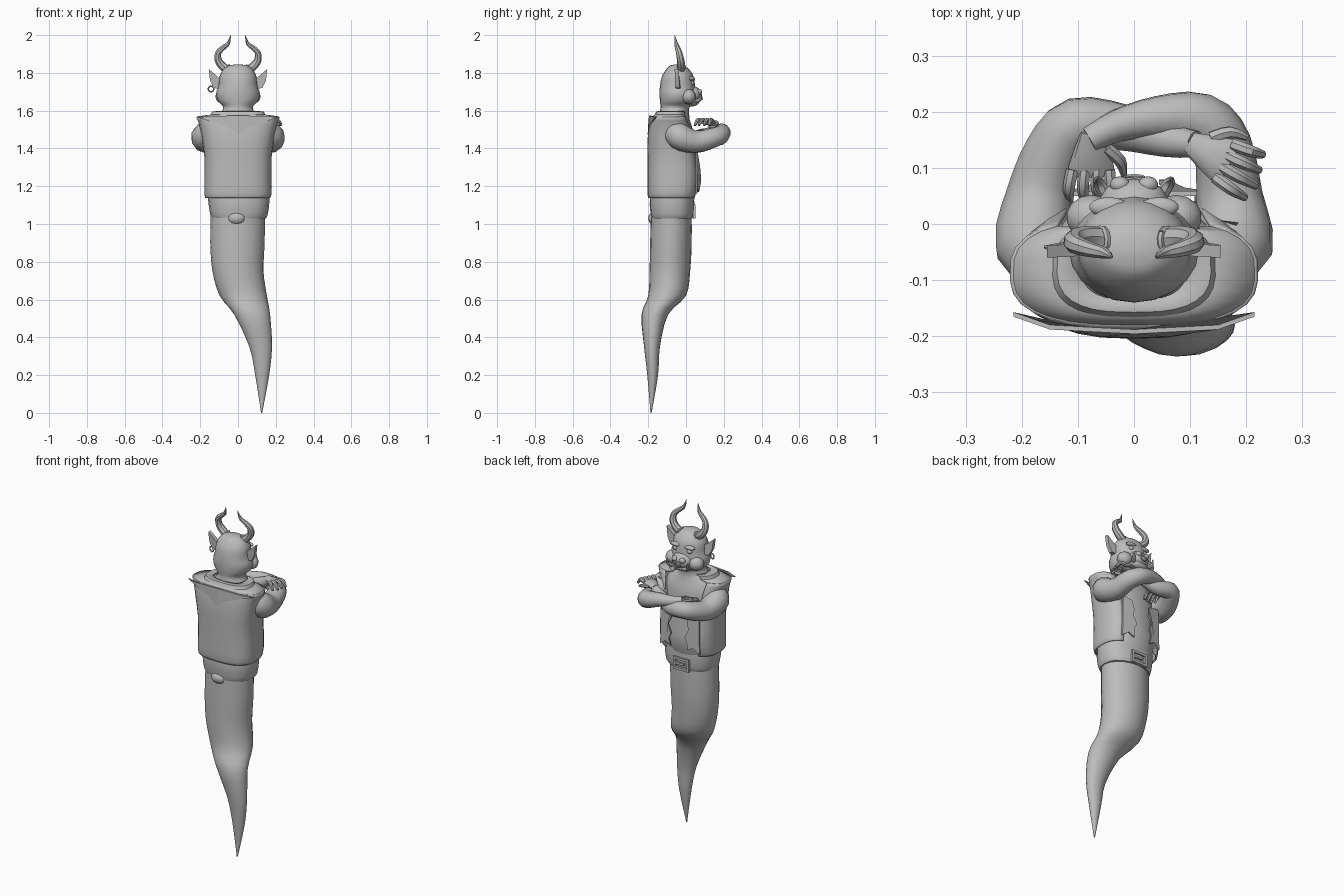
import bpy, bmesh, math
from mathutils import Vector

cube = bpy.data.objects.get("Cube")
if cube:
    bpy.data.objects.remove(cube, do_unlink=True)

grey = bpy.data.materials.new("plain grey")
grey.use_nodes = True
grey.diffuse_color = (0.5, 0.5, 0.5, 1)
grey.node_tree.nodes["Principled BSDF"].inputs["Base Color"].default_value = (0.5, 0.5, 0.5, 1)


def finish(name, bm, angle=40):
    bmesh.ops.recalc_face_normals(bm, faces=bm.faces[:])
    mesh = bpy.data.meshes.new(name)
    bm.to_mesh(mesh)
    bm.free()
    for p in mesh.polygons:
        p.use_smooth = True
    mesh.set_sharp_from_angle(angle=math.radians(angle))
    mesh.materials.append(grey)
    obj = bpy.data.objects.new(name, mesh)
    bpy.context.collection.objects.link(obj)
    return obj


def spline(rows, steps=3):
    """Smooth curve through rows of numbers."""
    rows = [Vector(r) for r in rows]
    out = []
    for i in range(len(rows) - 1):
        a, b, c, d = rows[max(i - 1, 0)], rows[i], rows[i + 1], rows[min(i + 2, len(rows) - 1)]
        for k in range(steps):
            t = k / steps
            out.append(b + (c - a) * (t / 2) + (a * 2 - b * 5 + c * 4 - d) * (t * t / 2)
                       + (b * 3 - a - c * 3 + d) * (t ** 3 / 2))
    return out + [rows[-1]]


def skin(name, rings, closed=True, angle=40):
    bm = bmesh.new()
    loops = [[bm.verts.new(p) for p in ring] for ring in rings]
    n = len(loops[0])
    for lo, hi in zip(loops, loops[1:]):
        for i in range(n if closed else n - 1):
            j = (i + 1) % n
            bm.faces.new((lo[i], lo[j], hi[j], hi[i]))
    if closed:
        bm.faces.new(loops[0])
        bm.faces.new(loops[-1])
    return finish(name, bm, angle)


def body(name, rows, n=20, power=1.0, gap=0, steps=3, angle=40):
    """Stack of level ovals (z, half width x, back y, front y, centre x); gap opens the front."""
    rings = []
    for z, rx, back, front, cx in spline(rows, steps):
        ring = []
        for i in range(n):
            a = math.radians(90 + gap + (360 - 2 * gap) * i / (n if gap == 0 else n - 1))
            c, s = math.cos(a), math.sin(a)
            x = math.copysign(abs(c) ** power, c) * rx
            y = math.copysign(abs(s) ** power, s) * (front - back) / 2
            ring.append((cx + x, (front + back) / 2 + y, z))
        rings.append(ring)
    return skin(name, rings, gap == 0, angle)


def tube(name, rows, n=10, steps=3):
    """Round limb through rows of (x, y, z, radius)."""
    pts = spline(rows, steps)
    normal, rings = Vector((0.3, 0.2, 1)), []
    for i, p in enumerate(pts):
        t = (pts[min(i + 1, len(pts) - 1)] - pts[max(i - 1, 0)]).to_3d().normalized()
        normal = (normal - t * normal.dot(t)).normalized()
        side = t.cross(normal)
        turn = [2 * math.pi * k / n for k in range(n)]
        rings.append([p.to_3d() + (normal * math.cos(a) + side * math.sin(a)) * max(p.w, 0.001) for a in turn])
    return skin(name, rings)


def blob(name, loc, size):
    bm = bmesh.new()
    bmesh.ops.create_uvsphere(bm, u_segments=14, v_segments=8, radius=1)
    for v in bm.verts:
        v.co = Vector(loc) + Vector(a * b for a, b in zip(v.co, size))
    return finish(name, bm)


def plate(name, outline, depth):
    """Flat outline of (x, y, z) points, thickened along y."""
    bm = bmesh.new()
    face = bm.faces.new([bm.verts.new(p) for p in outline])
    new = bmesh.ops.extrude_face_region(bm, geom=[face])["geom"]
    for v in new:
        if isinstance(v, bmesh.types.BMVert):
            v.co.y += depth
    return finish(name, bm, 30)


def ring(name, centre, radius, thick, axis):
    """Small hoop lying across the given axis."""
    u = Vector(axis).orthogonal().normalized()
    w = Vector(axis).normalized().cross(u)
    rows = []
    for i in range(13):
        a = math.tau * i / 12
        p = Vector(centre) + (u * math.cos(a) + w * math.sin(a)) * radius
        rows.append((*p, thick))
    return tube(name, rows, 6, 1)


# Ghostly tail curling to a point
body("tail", [(0, .003, -.188, -.182, .125), (.2, .037, -.205, -.148, .128),
              (.35, .06, -.222, -.138, .12), (.52, .095, -.236, -.095, .075),
              (.62, .125, -.2, .0, .028), (.75, .135, -.193, .022, .0),
              (.9, .144, -.19, .03, -.003), (1.08, .143, -.185, .03, .0)])

# Waist wrap, belt buckle and tail root
body("waist_wrap", [(1.03, .143, -.182, .034, .005), (1.05, .152, -.187, .04, .005),
                    (1.1, .16, -.192, .044, .005), (1.15, .163, -.19, .042, .003)], power=.85)
blob("tail_root", (-.007, -.17, 1.03), (.048, .03, .034))
for x, z, w, h in ((0, 1.095, .05, .007), (0, 1.035, .05, .007),
                   (-.045, 1.065, .007, .037), (.045, 1.065, .007, .037), (.015, 1.065, .035, .006)):
    plate("belt_buckle", [(x - w, .036, z - h), (x + w, .036, z - h), (x + w, .036, z + h), (x - w, .036, z + h)], .015)

# Bare chest and belly inside the open vest
body("torso", [(1.1, .145, -.17, .035, 0), (1.2, .155, -.185, .06, 0), (1.3, .155, -.185, .055, 0),
               (1.42, .16, -.185, .045, 0), (1.5, .165, -.18, .035, 0), (1.55, .14, -.16, .02, 0),
               (1.59, .09, -.135, .01, 0)], power=.9)

# Sleeveless vest, flared at the shoulders
vest = body("vest", [(1.14, .168, -.195, .05, -.002), (1.16, .174, -.2, .058, 0), (1.24, .174, -.2, .068, 0),
                     (1.35, .174, -.2, .06, 0), (1.44, .185, -.2, .045, 0), (1.52, .2, -.192, .025, 0),
                     (1.568, .218, -.178, .005, 0)], n=25, power=.72, gap=32, steps=2)
yoke = body("vest_yoke", [(1.566, .215, -.178, .005, 0), (1.576, .143, -.163, .0, 0),
                          (1.592, .135, -.155, .0, 0), (1.595, .095, -.135, -.005, 0)],
            n=25, power=.72, gap=32, steps=1, angle=25)
for cloth in (vest, yoke):
    mod = cloth.modifiers.new("cloth", "SOLIDIFY")
    mod.thickness, mod.offset = .008, 0
for s in (-1, 1):
    # Ragged front edges and the collar flap across the back
    plate("vest_front_edge", [(s * x, y, z) for x, y, z in (
        (.125, .05, 1.41), (.06, .05, 1.4), (.052, .058, 1.34), (.068, .066, 1.3), (.045, .07, 1.25),
        (.06, .07, 1.22), (.055, .06, 1.17), (.09, .056, 1.19), (.13, .05, 1.16))], .009)
    plate("collar_flap", [(s * x, y, z) for x, y, z in (
        (0, -.196, 1.575), (.15, -.188, 1.57), (.215, -.165, 1.565), (.06, -.201, 1.515), (0, -.203, 1.475))], .008)

    # Horns, ears, eyes and tusks
    tube("horn", [(s * x, y, z, r) for x, y, z, r in (
        (.05, -.03, 1.815, .023), (.078, -.025, 1.832, .022), (.104, -.028, 1.865, .02),
        (.105, -.036, 1.905, .017), (.08, -.045, 1.932, .014), (.052, -.052, 1.955, .01), (.038, -.06, 2, .001))], 8)
    ring("horn_band", (s * .058, -.029, 1.822), .021, .006, (s * .8, 0, .5))
    plate("ear", [(s * x, y, z) for x, y, z in (
        (.085, -.055, 1.765), (.11, -.058, 1.782), (.155, -.06, 1.82), (.148, -.058, 1.76),
        (.128, -.055, 1.72), (.09, -.05, 1.715))], .022)
    blob("eye", (s * .045, .032, 1.745), (.016, .012, .012))
    blob("brow", (s * .045, .03, 1.768), (.035, .018, .012))
    blob("cheek", (s * .075, .012, 1.675), (.046, .04, .04))
    blob("nostril", (s * .025, .07, 1.7), (.018, .015, .016))
    tube("tusk", [(s * .052, .055, 1.65, .012), (s * .064, .075, 1.662, .01), (s * .066, .08, 1.695, .001)], 7)

# Head, muzzle and hoops
body("head", [(1.56, .115, -.145, .02, 0), (1.59, .09, -.14, .015, 0), (1.62, .078, -.135, .02, 0),
              (1.65, .105, -.138, .04, 0), (1.69, .116, -.14, .05, 0), (1.73, .104, -.138, .048, 0),
              (1.78, .098, -.128, .04, 0), (1.815, .08, -.108, .02, 0), (1.838, .05, -.085, -.01, 0),
              (1.845, .01, -.055, -.045, 0)])
blob("muzzle", (0, .037, 1.685), (.062, .045, .045))
blob("jaw", (0, .028, 1.648), (.065, .042, .026))
ring("nose_hoop", (0, .082, 1.675), .017, .004, (0, 1, .2))
ring("ear_hoop", (-.143, -.045, 1.715), .015, .004, (.3, 1, 0))

# Folded arms
tube("right_arm", [(-.14, -.06, 1.5, .06), (-.178, -.035, 1.462, .071), (-.168, .05, 1.435, .06),
                   (-.142, .13, 1.452, .053), (-.102, .178, 1.468, .048), (-.02, .172, 1.46, .042),
                   (.06, .15, 1.495, .032), (.11, .142, 1.53, .024)], 12)
tube("left_arm", [(.14, -.06, 1.5, .06), (.178, -.035, 1.462, .071), (.17, .05, 1.435, .06),
                  (.157, .14, 1.455, .053), (.118, .187, 1.475, .048), (.04, .19, 1.495, .038),
                  (-.03, .175, 1.5, .029), (-.08, .15, 1.505, .024)], 12)


def hand(name, wrist, forward, across, up):
    wrist, f, a, u = (Vector(v) for v in (wrist, forward, across, up))
    f, a, u = f.normalized(), a.normalized(), u.normalized()

    def at(along, side, lift):
        return wrist + f * along + a * side + u * lift

    # Flattened palm
    rings = []
    for d, w, t in ((-.015, .02, .018), (.02, .032, .017), (.05, .041, .015), (.068, .038, .01)):
        rings.append([at(d, math.cos(k * math.tau / 10) * w, math.sin(k * math.tau / 10) * t) for k in range(10)])
    skin(name + "_palm", rings)
    # Four curled fingers and a thumb
    for k in range(4):
        side = (k - 1.5) * .022
        reach = .125 - .008 * abs(k - 1)
        tube(name + "_finger", [(*at(.055, side, .003), .011), (*at(.09, side * 1.15, .006), .011),
                                (*at(reach, side * 1.25, -.025), .007)], 7)
    tube(name + "_thumb", [(*at(.015, .025, 0), .012), (*at(.04, .05, -.005), .011),
                           (*at(.07, .055, -.02), .006)], 7)


hand("right_hand", (.112, .138, 1.535), (.85, -.45, .1), (.45, .85, 0), (-.1, 0, 1))
hand("left_hand", (-.075, .15, 1.505), (-.02, -.8, -.25), (1, 0, -.1), (-.2, -.25, 1))
